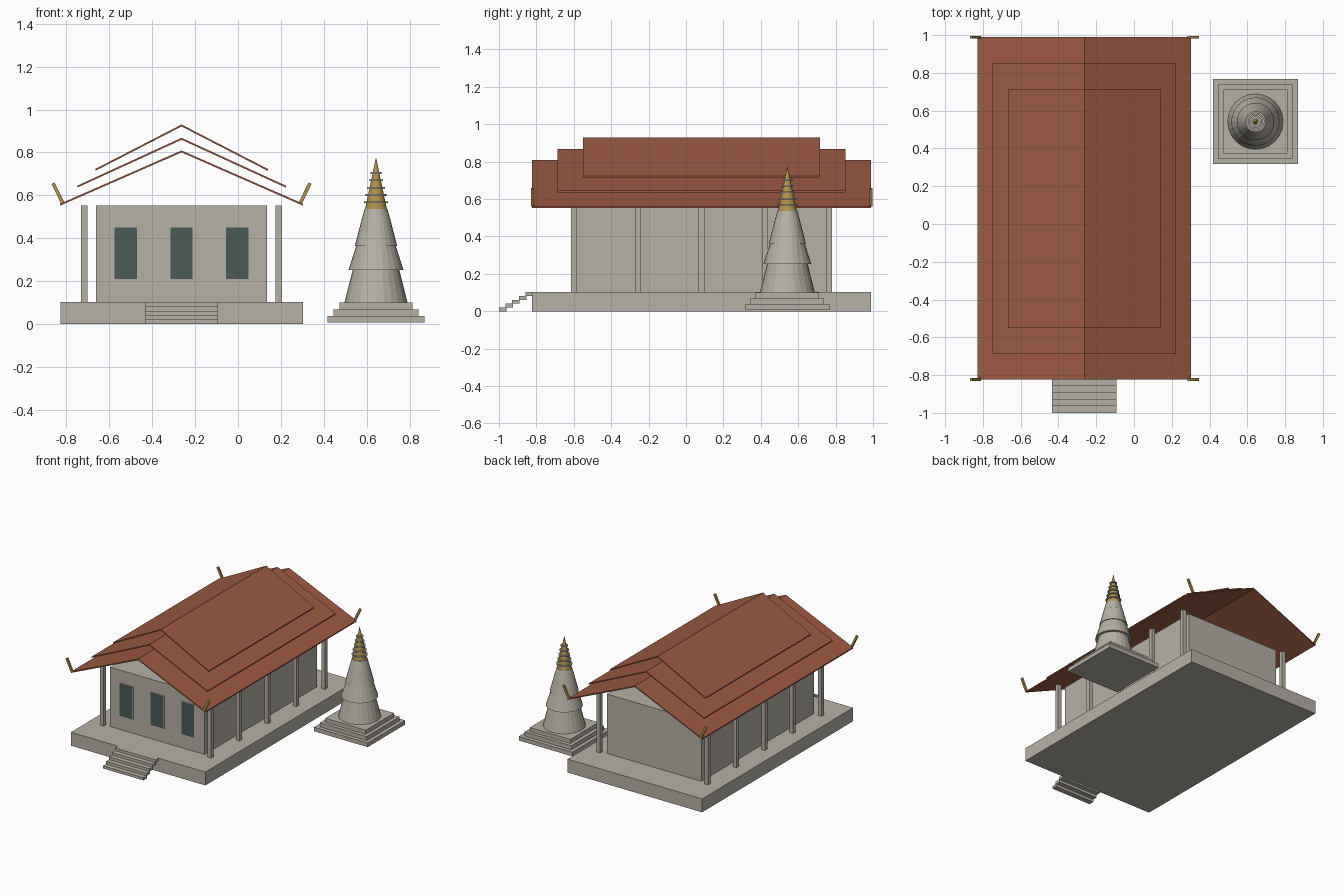
import bpy, bmesh, math
from mathutils import Matrix, Vector

cube = bpy.data.objects.get("Cube")
if cube:
    bpy.data.objects.remove(cube, do_unlink=True)


def material(name, rgb):
    m = bpy.data.materials.new(name)
    m.use_nodes = True
    m.diffuse_color = (*rgb, 1)
    bsdf = next(n for n in m.node_tree.nodes if n.type == 'BSDF_PRINCIPLED')
    bsdf.inputs["Base Color"].default_value = (*rgb, 1)
    return m


STONE = material("pale stone", (0.47, 0.44, 0.38))
TILE = material("red roof tile", (0.34, 0.105, 0.055))
GLASS = material("dark window", (0.068, 0.10, 0.095))
GOLD = material("old gold", (0.44, 0.29, 0.07))


def add_object(name, bm, mat):
    bmesh.ops.recalc_face_normals(bm, faces=bm.faces[:])
    mesh = bpy.data.meshes.new(name)
    bm.to_mesh(mesh)
    bm.free()
    mesh.materials.append(mat)
    obj = bpy.data.objects.new(name, mesh)
    bpy.context.collection.objects.link(obj)
    return obj


def box(name, centre, size, mat, tilt=0):
    bm = bmesh.new()
    m = Matrix.Translation(centre) @ Matrix.Rotation(tilt, 4, 'Y') @ Matrix.Diagonal((*size, 1))
    bmesh.ops.create_cube(bm, size=1, matrix=m)
    return add_object(name, bm, mat)


def frustum(name, x, y, z0, z1, r0, r1, mat, sides=24):
    bm = bmesh.new()
    bmesh.ops.create_cone(bm, cap_ends=True, segments=sides, radius1=r0, radius2=r1,
                          depth=z1 - z0, matrix=Matrix.Translation((x, y, (z0 + z1) / 2)))
    return add_object(name, bm, mat)


def roof_tier(name, half_width, half_length, eave, ridge, thick=0.009):
    """Thin folded sheet: a chevron profile extruded along y."""
    profile = [(-half_width, eave), (0, ridge), (half_width, eave),
               (half_width, eave - thick), (0, ridge - thick), (-half_width, eave - thick)]
    bm = bmesh.new()
    ends = [[bm.verts.new((HX + x, HY + s * half_length, z)) for x, z in profile] for s in (-1, 1)]
    for i in range(6):
        j = (i + 1) % 6
        bm.faces.new((ends[0][i], ends[0][j], ends[1][j], ends[1][i]))
    for e in ends:
        bm.faces.new((e[0], e[1], e[4], e[5]))
        bm.faces.new((e[1], e[2], e[3], e[4]))
    return add_object(name, bm, TILE)


# Hall: platform and walls
HX, HY = -0.263, 0.083
FLOOR, WALL_TOP = 0.102, 0.553
box("platform", (HX, HY, FLOOR / 2), (1.13, 1.812, FLOOR), STONE)
wall_half = 0.675
box("hall_walls", (HX, HY, (FLOOR + WALL_TOP) / 2),
    (0.795, 2 * wall_half, WALL_TOP - FLOOR), STONE)

# Side columns
for side, label in ((-1, "right"), (1, "left")):
    for i in range(5):
        box(f"{label}_column_{i + 1}",
            (HX + side * 0.453, HY + (i - 2) * 0.341, (FLOOR + WALL_TOP) / 2),
            (0.03, 0.03, WALL_TOP - FLOOR), STONE)

# Front windows: thin frame with a dark pane
front = HY - wall_half
for i in (-1, 0, 1):
    x = HX + i * 0.26
    box(f"window_frame_{i + 2}", (x, front - 0.002, 0.33), (0.116, 0.006, 0.252), STONE)
    box(f"window_pane_{i + 2}", (x, front - 0.004, 0.33), (0.104, 0.008, 0.24), GLASS)

# Front steps
for i in range(5):
    box(f"front_step_{i + 1}", (HX, -0.98 + i * 0.0354, 0.0102 + i * 0.0204),
        (0.34, 0.04, 0.0204), STONE)

# Three stacked roof sheets
roof_tier("lower_roof", 0.566, 0.906, 0.561, 0.809)
roof_tier("middle_roof", 0.486, 0.770, 0.645, 0.868)
roof_tier("upper_roof", 0.402, 0.633, 0.723, 0.930)

# Gilded finials at the roof corners
for sx in (-1, 1):
    for sy in (-1, 1):
        box(f"{'left' if sx > 0 else 'right'}_{'back' if sy > 0 else 'front'}_finial",
            (HX + sx * 0.576, HY + sy * 0.906, 0.61), (0.016, 0.014, 0.104),
            GOLD, sx * math.radians(26))

# Shrine tower: square plinth
SX, SY = 0.643, 0.542
for i, half in enumerate((0.225, 0.197, 0.17)):
    box(f"tower_plinth_{i + 1}", (SX, SY, 0.0225 + i * 0.031), (2 * half, 2 * half, 0.031), STONE)

# Shrine tower: tapering drums
drums = [(0.10, 0.255, 0.147, 0.108), (0.253, 0.365, 0.128, 0.092),
         (0.363, 0.475, 0.099, 0.070), (0.473, 0.537, 0.071, 0.053)]
for i, drum in enumerate(drums):
    frustum(f"tower_drum_{i + 1}", SX, SY, *drum, STONE)

# Shrine tower: gold spire with thin stone rings
base, tip, spire_radius = 0.535, 0.778, 0.051
frustum("tower_spire", SX, SY, base, tip, spire_radius, 0, GOLD)
for i in range(5):
    z = 0.568 + i * 0.034
    r = spire_radius * (tip - z) / (tip - base) + 0.011
    frustum(f"spire_ring_{i + 1}", SX, SY, z - 0.004, z + 0.004, r, r, STONE)
